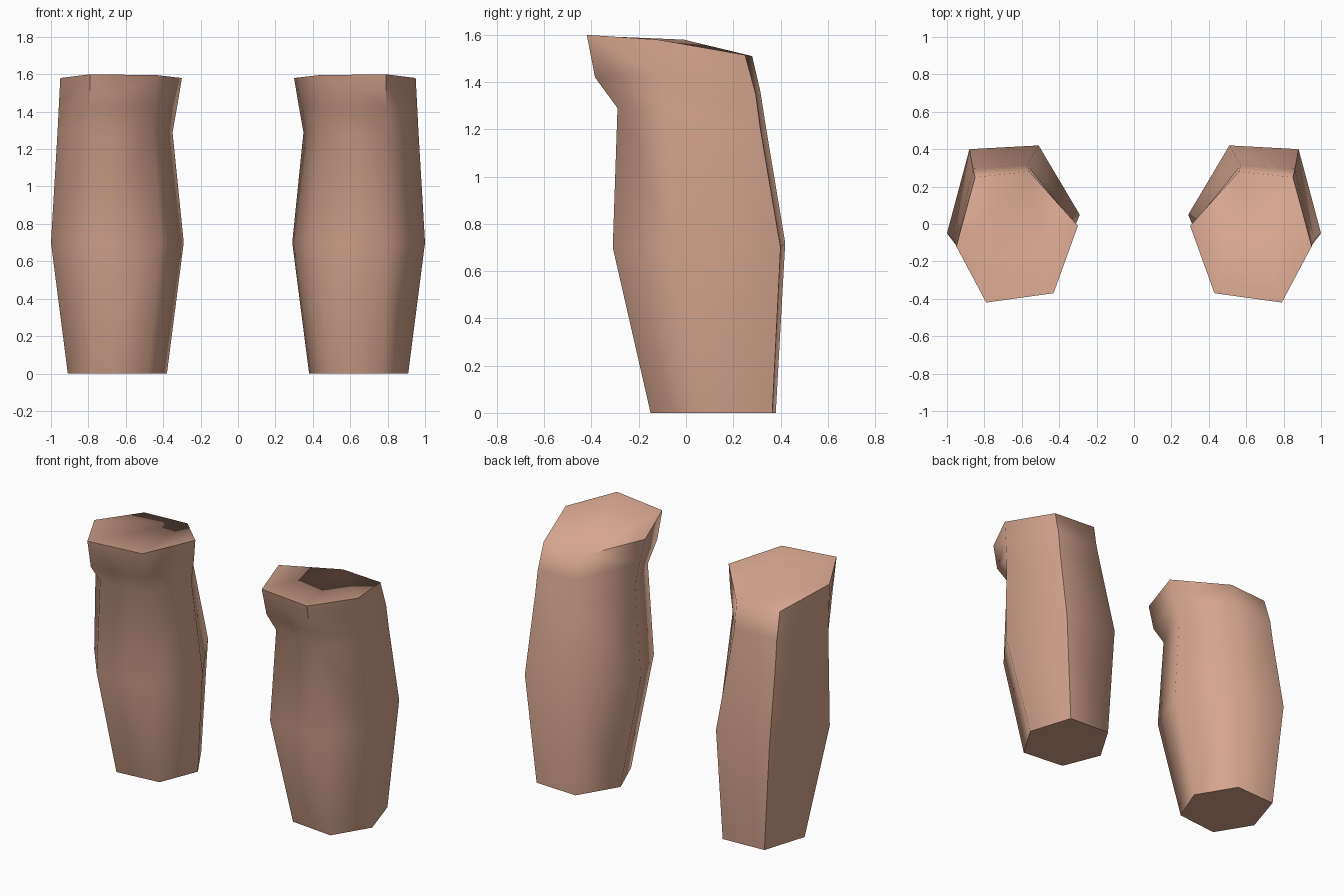
import bpy, bmesh, math

if "Cube" in bpy.data.objects:
    bpy.data.objects.remove(bpy.data.objects["Cube"])

skin = bpy.data.materials.new("skin")
skin.diffuse_color = (0.67, 0.375, 0.27, 1)
skin.use_nodes = True
skin.node_tree.nodes["Principled BSDF"].inputs["Base Color"].default_value = skin.diffuse_color

# Six-sided rings, bottom to top: inner, inner back, outer back, outer, outer front, inner front
HEIGHTS = [
    [0] * 6,
    [0.70, 0.72, 0.70, 0.70, 0.70, 0.70],
    [1.29, 1.20, 1.20, 1.29, 1.29, 1.29],
    [1.43, 1.36, 1.35, 1.43, 1.42, 1.42],
    [1.58, 1.51, 1.515, 1.58, 1.60, 1.595],
]
OUTLINES = [
    [(.38, .13), (.53, .38), (.82, .365), (.91, .08), (.77, -.15), (.48, -.12)],
    [(.29, .05), (.51, .42), (.88, .40), (1.0, -.05), (.80, -.31), (.42, -.27)],
    [(.35, .02), (.555, .34), (.865, .315), (.965, -.085), (.79, -.29), (.45, -.25)],
    [(.325, .01), (.57, .315), (.86, .295), (.958, -.10), (.79, -.385), (.44, -.335)],
    [(.30, -.01), (.56, .28), (.85, .25), (.95, -.12), (.79, -.42), (.43, -.37)],
]


def lower_leg(name, side):
    bm = bmesh.new()
    rings = [[bm.verts.new((side * x, y, z)) for (x, y), z in zip(o, h)]
             for o, h in zip(OUTLINES, HEIGHTS)]
    # Side walls
    for a, b in zip(rings, rings[1:]):
        for i in range(6):
            j = (i + 1) % 6
            bm.faces.new((a[i], a[j], b[j], b[i]))
    # Flat foot end, and slanted top fanned from the inner back corner
    bm.faces.new(rings[0])
    t = rings[-1]
    for k in range(2, 6):
        bm.faces.new((t[1], t[k], t[(k + 1) % 6]))
    bmesh.ops.recalc_face_normals(bm, faces=bm.faces)
    me = bpy.data.meshes.new(name)
    bm.to_mesh(me)
    bm.free()
    me.materials.append(skin)
    ob = bpy.data.objects.new(name, me)
    bpy.context.collection.objects.link(ob)
    bpy.ops.object.select_all(action='DESELECT')
    ob.select_set(True)
    bpy.context.view_layer.objects.active = ob
    bpy.ops.object.shade_smooth_by_angle(angle=math.radians(68))


lower_leg("right_lower_leg", 1)
lower_leg("left_lower_leg", -1)
